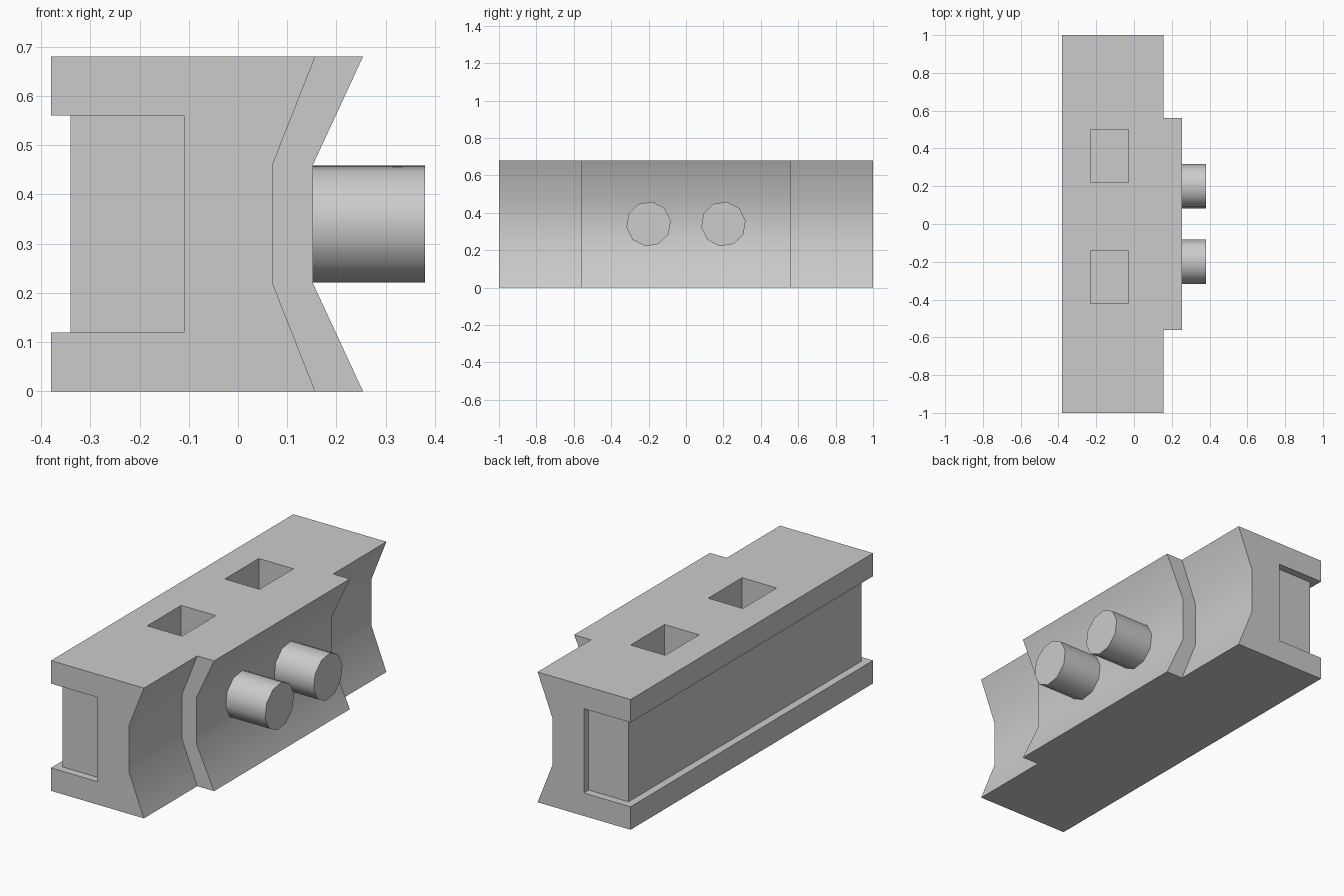
import bpy, bmesh, math
from mathutils import Matrix

cube = bpy.data.objects.get("Cube")
if cube:
    bpy.data.objects.remove(cube, do_unlink=True)

GREY = (0.6, 0.6, 0.6, 1)
grey = bpy.data.materials.new("plain grey")
grey.use_nodes = True
grey.diffuse_color = GREY
grey.node_tree.nodes["Principled BSDF"].inputs["Base Color"].default_value = GREY

HEIGHT = 0.68
MID = HEIGHT / 2


def finish(name, bm):
    bmesh.ops.recalc_face_normals(bm, faces=bm.faces)
    mesh = bpy.data.meshes.new(name)
    bm.to_mesh(mesh)
    bm.free()
    mesh.materials.append(grey)
    obj = bpy.data.objects.new(name, mesh)
    bpy.context.collection.objects.link(obj)
    return obj


def prism(name, profile, y0, y1):
    """Extrude an x-z outline along y."""
    bm = bmesh.new()
    face = bm.faces.new([bm.verts.new((x, y0, z)) for x, z in profile])
    ext = bmesh.ops.extrude_face_region(bm, geom=[face])
    verts = [v for v in ext["geom"] if isinstance(v, bmesh.types.BMVert)]
    bmesh.ops.translate(bm, verts=verts, vec=(0, y1 - y0, 0))
    return finish(name, bm)


def box(name, x0, x1, y0, y1, z0, z1):
    return prism(name, [(x0, z0), (x1, z0), (x1, z1), (x0, z1)], y0, y1)


def activate(obj):
    bpy.ops.object.select_all(action='DESELECT')
    obj.select_set(True)
    bpy.context.view_layer.objects.active = obj


def combine(target, other, operation):
    """Apply a boolean and discard the helper."""
    mod = target.modifiers.new("combine", 'BOOLEAN')
    mod.operation = operation
    mod.solver = 'EXACT'
    mod.object = other
    activate(target)
    bpy.ops.object.modifier_apply(modifier=mod.name)
    bpy.data.objects.remove(other, do_unlink=True)


def waisted(edge, waist):
    """Right-hand outline with a narrow middle, bottom to top."""
    return [(edge, 0), (waist, 0.22), (waist, 0.46), (edge, HEIGHT)]


# Channel-shaped body with a waisted right side
body = prism("body", [(-0.38, 0)] + waisted(0.157, 0.07) + [
    (-0.38, HEIGHT), (-0.38, 0.56), (-0.11, 0.56),
    (-0.11, 0.12), (-0.38, 0.12)], -1, 1)

# Core filling the channel, set back at the ends and the left side
combine(body, box("core", -0.34, -0.05, -0.96, 0.96, 0.1, 0.58), 'UNION')

# Raised middle section following the waist
combine(body, prism("raised_middle", [(-0.02, 0)] + waisted(0.254, 0.152)
                    + [(-0.02, HEIGHT)], -0.56, 0.56), 'UNION')

# Two rectangular sockets in the top
for y in (-0.28, 0.36):
    combine(body, box("socket", -0.23, -0.03, y - 0.14, y + 0.14, MID, 0.8),
            'DIFFERENCE')

# Clean flat faces
bm = bmesh.new()
bm.from_mesh(body.data)
bmesh.ops.remove_doubles(bm, verts=bm.verts, dist=0.0001)
bmesh.ops.dissolve_limit(bm, angle_limit=math.radians(1),
                         verts=bm.verts, edges=bm.edges)
bm.to_mesh(body.data)
bm.free()
activate(body)
bpy.ops.object.shade_smooth_by_angle(angle=math.radians(30))

# Two pegs on the right side
for name, y in (("front_peg", -0.2), ("back_peg", 0.2)):
    bm = bmesh.new()
    bmesh.ops.create_cone(
        bm, cap_ends=True, segments=10, radius1=0.12, radius2=0.12, depth=0.24,
        matrix=Matrix.Translation((0.26, y, MID))
        @ Matrix.Rotation(math.pi / 2, 4, 'Y')
        @ Matrix.Rotation(math.radians(9), 4, 'Z'))
    peg = finish(name, bm)
    activate(peg)
    bpy.ops.object.shade_smooth_by_angle(angle=math.radians(40))
